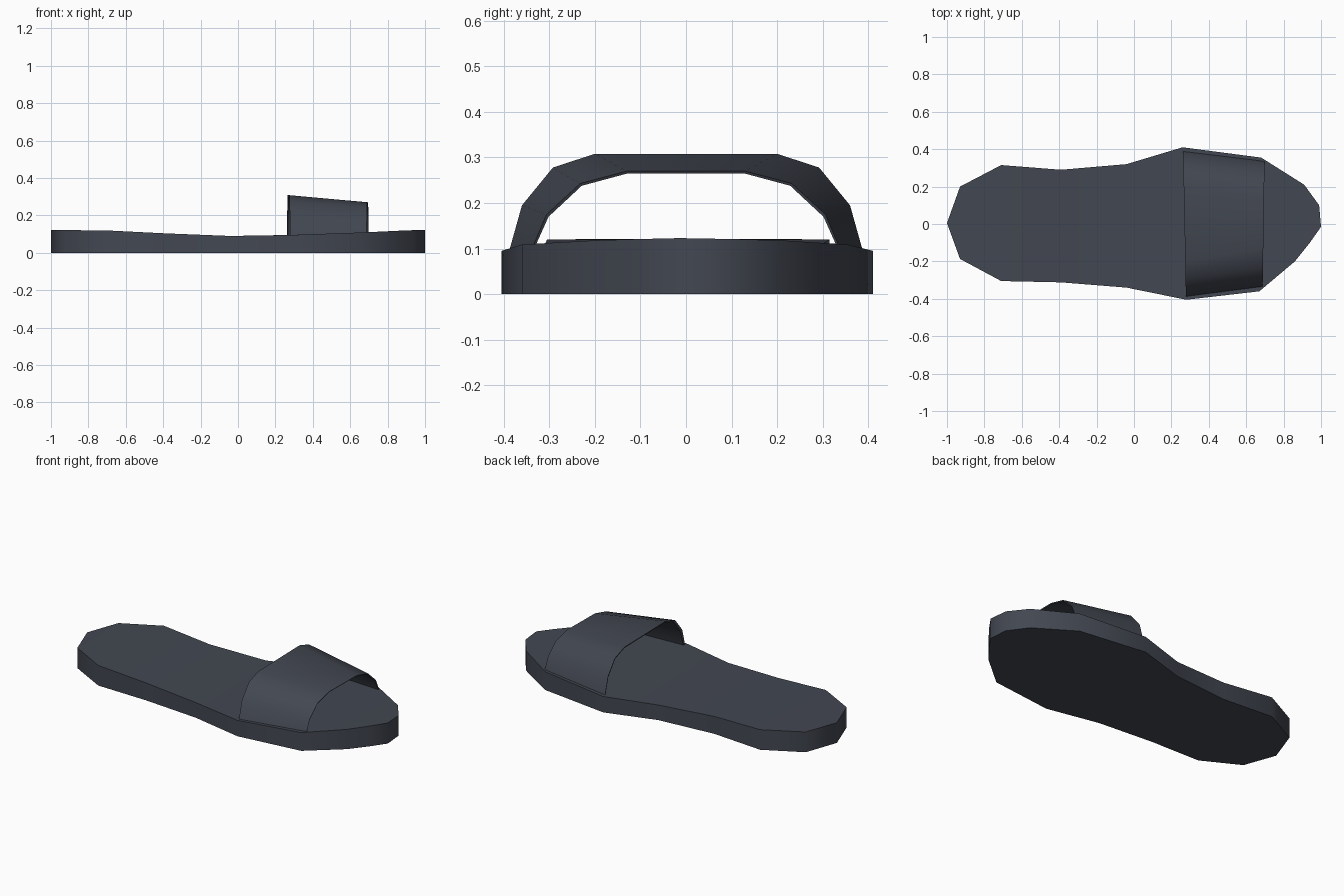
import bpy, bmesh, math

cube = bpy.data.objects.get("Cube")
if cube:
    bpy.data.objects.remove(cube)

slate = bpy.data.materials.new("slate_grey")
slate.use_nodes = True
colour = (0.055, 0.063, 0.082, 1)
slate.diffuse_color = colour
slate.node_tree.nodes["Principled BSDF"].inputs["Base Color"].default_value = colour


def finish(bm, name, angle):
    bmesh.ops.recalc_face_normals(bm, faces=bm.faces)
    mesh = bpy.data.meshes.new(name)
    bm.to_mesh(mesh)
    bm.free()
    mesh.materials.append(slate)
    obj = bpy.data.objects.new(name, mesh)
    bpy.context.collection.objects.link(obj)
    bpy.ops.object.select_all(action='DESELECT')
    obj.select_set(True)
    bpy.context.view_layer.objects.active = obj
    bpy.ops.object.shade_smooth_by_angle(angle=math.radians(angle))
    return obj


# Footbed outline: matching points on the left and right edges, heel to toe
left_edge = [(-0.93, 0.2), (-0.71, 0.315), (-0.39, 0.29), (-0.04, 0.32),
             (0.26, 0.41), (0.68, 0.355), (0.91, 0.21), (0.99, 0.1)]
right_edge = [(-0.93, -0.187), (-0.71, -0.305), (-0.39, -0.312), (-0.04, -0.34),
              (0.28, -0.405), (0.67, -0.36), (0.86, -0.2), (0.94, -0.1)]
heights = [0.121, 0.12, 0.104, 0.09, 0.095, 0.109, 0.118, 0.121]

# Sole: dished top in cross strips, vertical wall, flat base
bm = bmesh.new()
heel = bm.verts.new((-1, 0.005, 0.121))
toe = bm.verts.new((1, -0.015, 0.123))
left = [bm.verts.new((x, y, z)) for (x, y), z in zip(left_edge, heights)]
right = [bm.verts.new((x, y, z)) for (x, y), z in zip(right_edge, heights)]
bm.faces.new((heel, right[0], left[0]))
bm.faces.new((toe, left[-1], right[-1]))
for i in range(len(left) - 1):
    bm.faces.new((left[i], right[i], right[i + 1], left[i + 1]))
rim = [heel] + right + [toe] + left[::-1]
base = [bm.verts.new((v.co.x, v.co.y, 0)) for v in rim]
for i in range(len(rim)):
    j = (i + 1) % len(rim)
    bm.faces.new((rim[i], base[i], base[j], rim[j]))
bm.faces.new(base)
finish(bm, "sole", 45)


# Strap: tapering arch between a high rear section and a lower front section
def arch(half):
    return [(-y, z) for y, z in half] + [(y, z) for y, z in reversed(half)]


rear = arch([(0.39, 0.088), (0.36, 0.195), (0.292, 0.278), (0.2, 0.308)])
front = arch([(0.338, 0.1), (0.306, 0.175), (0.232, 0.243), (0.13, 0.27)])


def strap_row(bm, section, x, skew, inset):
    return [bm.verts.new((x + skew * y, y * (1 - inset / 0.35),
                          z - inset * (z > 0.15))) for y, z in section]


bm = bmesh.new()
loops = [strap_row(bm, rear, 0.27, -0.02, 0),
         strap_row(bm, front, 0.693, 0.015, 0),
         strap_row(bm, front, 0.69, 0.015, 0.005),
         strap_row(bm, rear, 0.275, -0.02, 0.009)]
for a, b in zip(loops, loops[1:] + loops[:1]):
    for i in range(len(a) - 1):
        bm.faces.new((a[i], b[i], b[i + 1], a[i + 1]))
for end in (0, -1):
    bm.faces.new([row[end] for row in loops])
finish(bm, "strap", 45)
